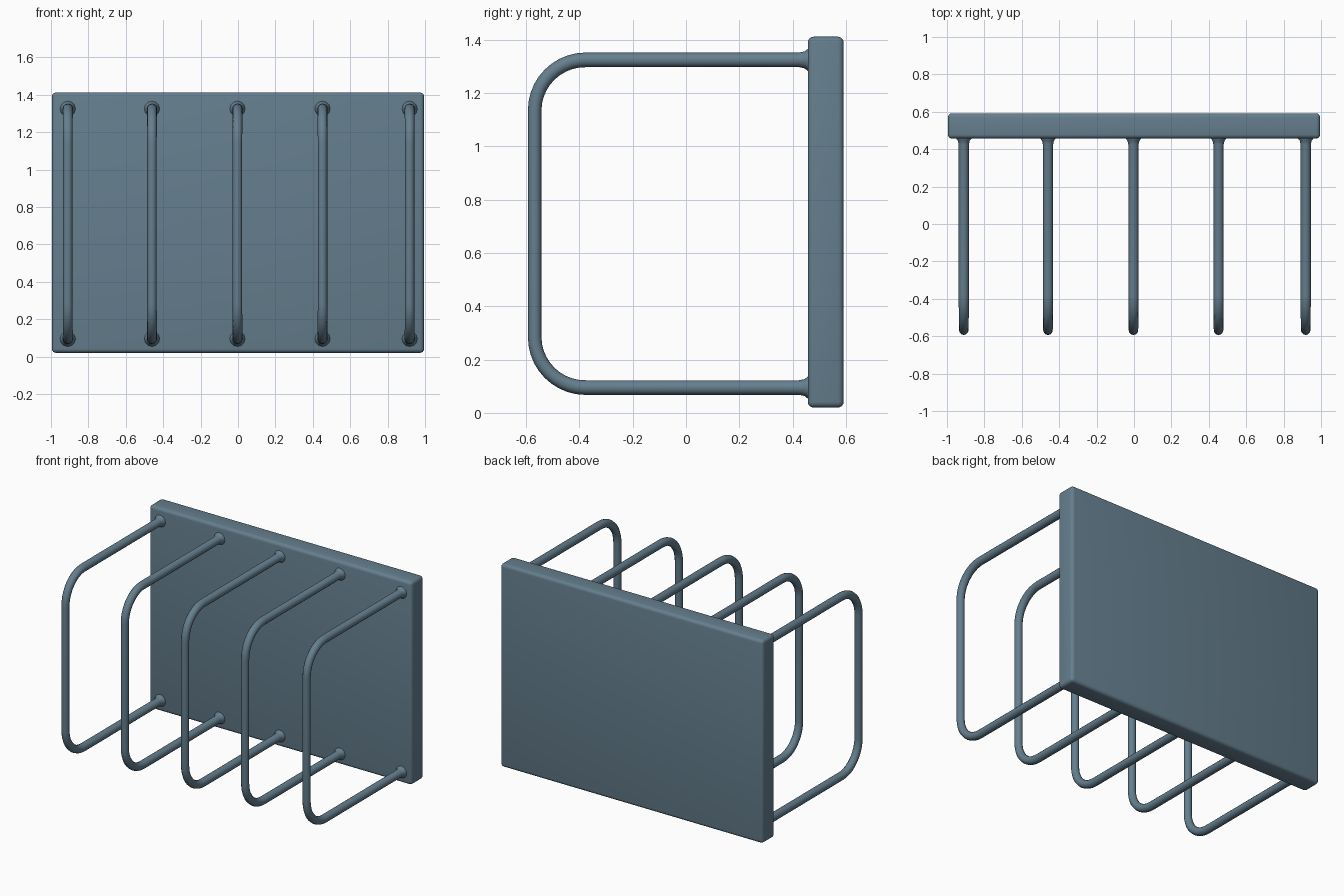
import bpy, math

if "Cube" in bpy.data.objects:
    bpy.data.objects.remove(bpy.data.objects["Cube"])

mat = bpy.data.materials.new("blue_grey_metal")
mat.diffuse_color = (0.13, 0.21, 0.27, 1)
mat.use_nodes = True
mat.node_tree.nodes["Principled BSDF"].inputs["Base Color"].default_value = mat.diffuse_color


def finish(ob):
    ob.data.materials.clear()
    ob.data.materials.append(mat)
    bpy.ops.object.select_all(action='DESELECT')
    ob.select_set(True)
    bpy.context.view_layer.objects.active = ob
    bpy.ops.object.shade_smooth_by_angle(angle=math.radians(40))


# Back panel: slab with softly rounded edges
X, Y0, Y1, Z0, Z1 = 0.995, 0.457, 0.592, 0.02, 1.412
bpy.ops.mesh.primitive_cube_add(size=1, location=(0, (Y0 + Y1) / 2, (Z0 + Z1) / 2))
panel = bpy.context.object
panel.name = "back_panel"
panel.scale = (2 * X, Y1 - Y0, Z1 - Z0)
bpy.ops.object.transform_apply(location=False, rotation=False, scale=True)
bev = panel.modifiers.new("soft_edges", 'BEVEL')
bev.width, bev.segments = 0.022, 4
bpy.ops.object.modifier_apply(modifier=bev.name)
finish(panel)


# Half of a loop's path in (y, z, radius factor), from panel to mid-front
def half_path(z, sign, front=-0.568, r=0.19):
    pts = [(0.50, z, 1.6), (0.457, z, 1.5), (0.445, z, 1.15), (0.425, z, 1.0)]
    for i in range(11):
        a = math.radians(90 * i / 10)
        pts.append((front + r - r * math.sin(a),
                    z - sign * r * (1 - math.cos(a)), 1.0 - 0.008 * i))
    return pts


path = half_path(1.325, 1) + half_path(0.095, -1)[::-1]

# Five bent wire loops
for n, x in enumerate((-0.91, -0.46, -0.003, 0.452, 0.918)):
    cu = bpy.data.curves.new("loop_path", 'CURVE')
    cu.dimensions = '3D'
    cu.bevel_depth, cu.bevel_resolution = 0.0275, 4
    cu.use_fill_caps = True
    sp = cu.splines.new('POLY')
    sp.points.add(len(path) - 1)
    for p, (y, z, rad) in zip(sp.points, path):
        p.co = (x, y, z, 1)
        p.radius = rad
    tmp = bpy.data.objects.new("path_helper", cu)
    bpy.context.collection.objects.link(tmp)
    bpy.context.view_layer.update()
    mesh = bpy.data.meshes.new_from_object(
        tmp.evaluated_get(bpy.context.evaluated_depsgraph_get()))
    bpy.data.objects.remove(tmp)
    loop = bpy.data.objects.new(f"wire_loop_{n + 1}", mesh)
    bpy.context.collection.objects.link(loop)
    finish(loop)
